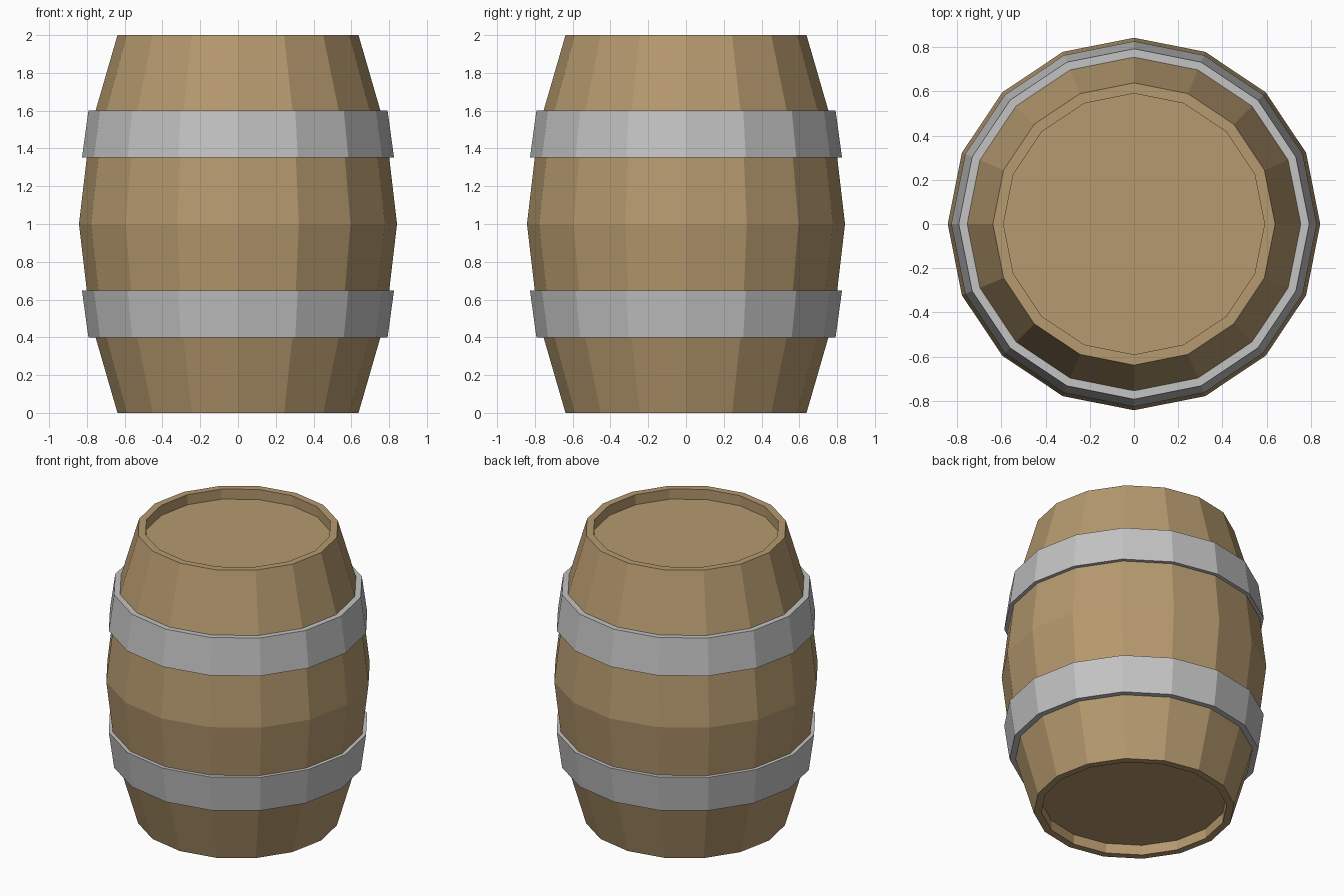
import bpy, bmesh, math

if "Cube" in bpy.data.objects:
    bpy.data.objects.remove(bpy.data.objects["Cube"])

SIDES = 16


def material(name, rgb):
    m = bpy.data.materials.new(name)
    m.diffuse_color = (*rgb, 1.0)
    m.use_nodes = True
    m.node_tree.nodes["Principled BSDF"].inputs["Base Color"].default_value = m.diffuse_color
    return m


wood = material("oak_wood", (0.462, 0.319, 0.156))
metal = material("grey_metal", (0.546, 0.546, 0.546))


def lathe(name, profile, mat, closed=False):
    """Spin a (radius, z) profile around z; open ends get flat caps."""
    bm = bmesh.new()
    rings = []
    for r, z in profile:
        rings.append([bm.verts.new((r * math.cos(2 * math.pi * i / SIDES),
                                    r * math.sin(2 * math.pi * i / SIDES), z))
                      for i in range(SIDES)])
    pairs = list(zip(rings, rings[1:]))
    if closed:
        pairs.append((rings[-1], rings[0]))
    for a, b in pairs:
        for i in range(SIDES):
            j = (i + 1) % SIDES
            bm.faces.new((a[i], a[j], b[j], b[i]))
    if not closed:
        bm.faces.new(rings[0])
        bm.faces.new(rings[-1])
    bmesh.ops.recalc_face_normals(bm, faces=bm.faces)
    mesh = bpy.data.meshes.new(name)
    bm.to_mesh(mesh)
    bm.free()
    mesh.materials.append(mat)
    ob = bpy.data.objects.new(name, mesh)
    bpy.context.collection.objects.link(ob)
    return ob


# Barrel body: recessed heads at both ends, bulging staves between
lower = [(0.59, 0.07), (0.59, 0.0), (0.638, 0.0), (0.783, 0.5)]
upper = [(r, 2.0 - z) for r, z in reversed(lower)]
lathe("barrel_body", lower + [(0.842, 1.0)] + upper, wood)

# Two tapered metal hoops, mirrored about mid height
hoop = [(0.74, 1.6), (0.792, 1.6), (0.826, 1.352), (0.775, 1.352)]
lathe("upper_hoop", hoop, metal, closed=True)
lathe("lower_hoop", [(r, 2.0 - z) for r, z in hoop], metal, closed=True)
